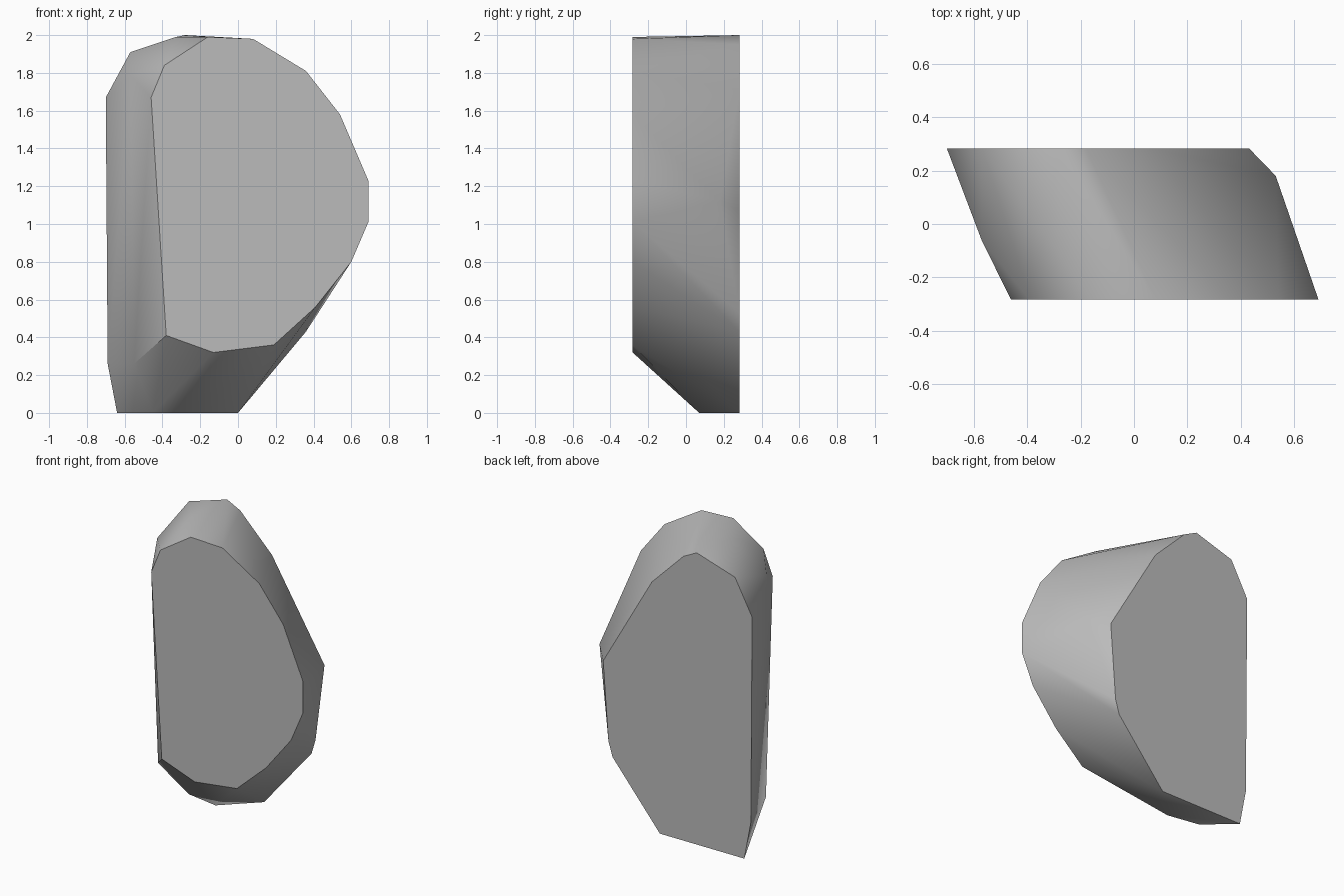
import bpy
import bmesh
from math import radians

cube = bpy.data.objects.get("Cube")
if cube:
    bpy.data.objects.remove(cube, do_unlink=True)

HALF_DEPTH = 0.283

# Flat front outline (x, z)
front = [(-.46, 1.67), (-.39, 1.84), (-.16, 1.99), (.08, 1.98), (.36, 1.81),
         (.54, 1.58), (.69, 1.23), (.69, 1.01), (.60, .80), (.41, .56),
         (.19, .36), (-.13, .32), (-.38, .41)]

# Flat back outline (x, z)
back = [(-.70, 1.67), (-.57, 1.91), (-.28, 2), (-.18, 1.95), (.06, 1.71),
        (.43, 1.07), (.39, .53), (.36, .43), (0, 0), (-.64, 0), (-.69, .26)]

# Corners between the two faces (x, y, z)
corners = [(.53, .18, 1.12), (-.33, -.04, 1.99), (-.57, -.06, 1.79),
           (-.55, -.08, .26), (-.22, .07, 0), (-.45, .11, 0)]

# Wrap the outlines and corners in one faceted stone
bm = bmesh.new()
for outline, y in ((front, -HALF_DEPTH), (back, HALF_DEPTH)):
    for x, z in outline:
        bm.verts.new((x, y, z))
for corner in corners:
    bm.verts.new(corner)
hull = bmesh.ops.convex_hull(bm, input=bm.verts[:])
loose = {v for v in hull["geom_interior"] + hull["geom_unused"]
         if isinstance(v, bmesh.types.BMVert)}
bmesh.ops.delete(bm, geom=list(loose), context="VERTS")
bmesh.ops.dissolve_limit(bm, angle_limit=radians(0.5),
                         verts=bm.verts[:], edges=bm.edges[:])
bmesh.ops.recalc_face_normals(bm, faces=bm.faces[:])
mesh = bpy.data.meshes.new("stone")
bm.to_mesh(mesh)
bm.free()
stone = bpy.data.objects.new("stone", mesh)
bpy.context.collection.objects.link(stone)

# Stone grey
grey = bpy.data.materials.new("stone_grey")
grey.use_nodes = True
grey.diffuse_color = (.5, .5, .5, 1)
bsdf = grey.node_tree.nodes["Principled BSDF"]
bsdf.inputs["Base Color"].default_value = grey.diffuse_color
mesh.materials.append(grey)

# Soft sides with crisp rims
bpy.ops.object.select_all(action="DESELECT")
stone.select_set(True)
bpy.context.view_layer.objects.active = stone
bpy.ops.object.shade_smooth_by_angle(angle=radians(40))
